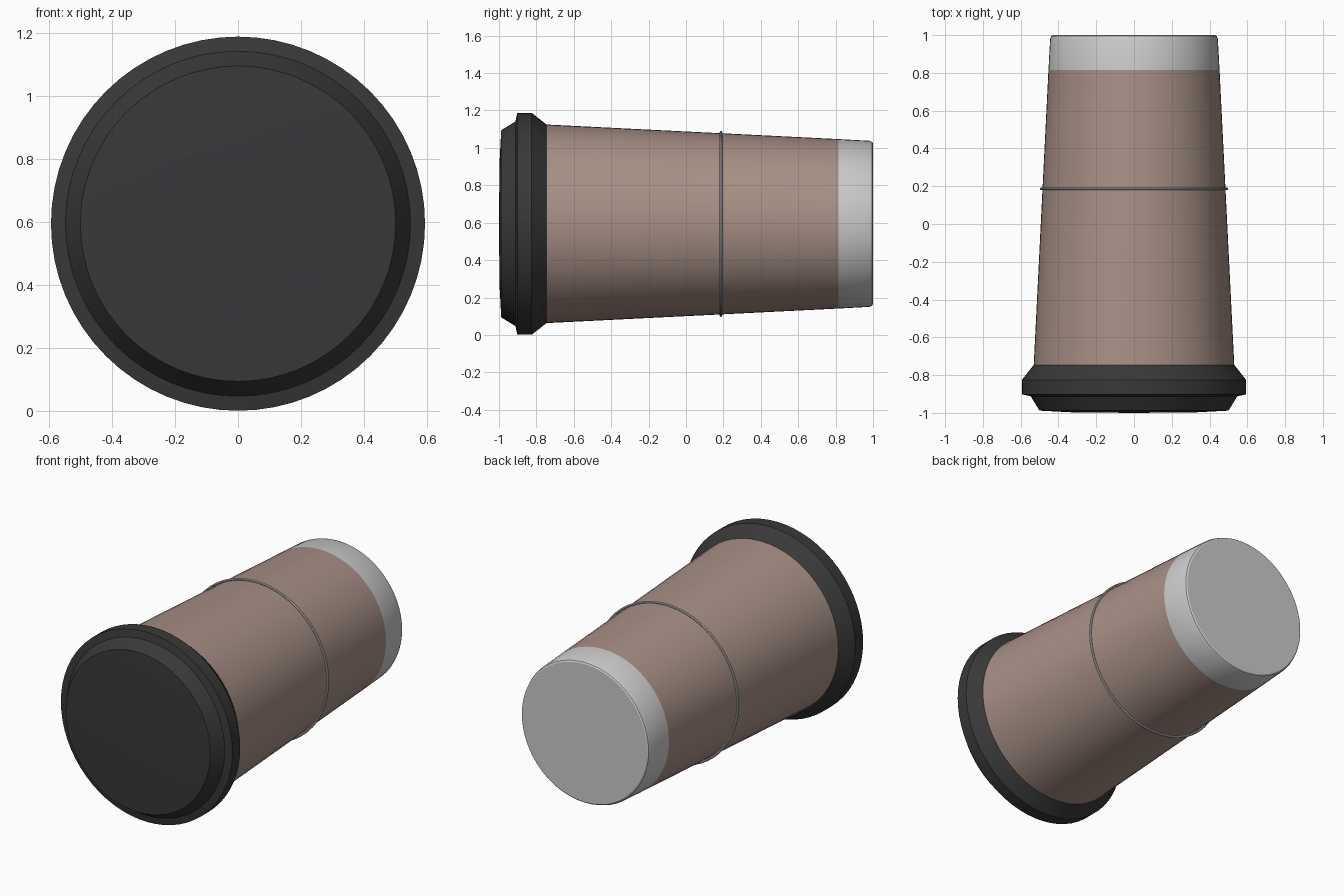
import bpy, bmesh, math
from mathutils import Matrix, Vector

if "Cube" in bpy.data.objects:
    bpy.data.objects.remove(bpy.data.objects["Cube"])

SIDES = 64
AXIS_Z = 0.594


def lathe(name, profile, color=None, closed=False):
    """Spin (radius, y) points round the cup's lengthwise axis."""
    bm = bmesh.new()
    verts = [bm.verts.new((0, y, r)) for r, y in profile]
    pairs = list(zip(verts, verts[1:]))
    if closed:
        pairs.append((verts[-1], verts[0]))
    edges = [bm.edges.new(p) for p in pairs]
    bmesh.ops.spin(bm, geom=verts + edges, cent=(0, 0, 0), axis=(0, 1, 0),
                   angle=2 * math.pi, steps=SIDES, use_duplicate=False)
    bmesh.ops.remove_doubles(bm, verts=bm.verts, dist=1e-5)
    bmesh.ops.recalc_face_normals(bm, faces=bm.faces)
    mesh = bpy.data.meshes.new(name)
    bm.to_mesh(mesh)
    bm.free()
    obj = bpy.data.objects.new(name, mesh)
    obj.location.z = AXIS_Z
    bpy.context.collection.objects.link(obj)
    if color:
        mat = bpy.data.materials.new(name + "_color")
        mat.diffuse_color = (*color, 1)
        mat.use_nodes = True
        mat.node_tree.nodes["Principled BSDF"].inputs["Base Color"].default_value = mat.diffuse_color
        mesh.materials.append(mat)
    bpy.ops.object.select_all(action='DESELECT')
    obj.select_set(True)
    bpy.context.view_layer.objects.active = obj
    bpy.ops.object.shade_smooth_by_angle(angle=math.radians(25))
    return obj


# Dark lid: shallow domed face, sloped rim, wide grip band, tapered skirt
lathe("lid", [(0, -1.0), (0.33, -0.997), (0.5, -0.988), (0.547, -0.912),
              (0.593, -0.902), (0.593, -0.825), (0.53, -0.745), (0, -0.745)],
      (0.04, 0.04, 0.042))

# Tapered brown sleeve
lathe("sleeve", [(0.531, -0.75), (0.453, 0.815)], (0.39, 0.28, 0.24))

# Bare metal base with a small chamfer
lathe("base", [(0.453, 0.815), (0.444, 0.98), (0.438, 0.995), (0.43, 1.0), (0, 1.0)])

# Thin metal ring round the sleeve
ring = [(0.491 + 0.007 * math.cos(a * math.pi / 4),
         0.187 + 0.007 * math.sin(a * math.pi / 4)) for a in range(8)]
lathe("band_ring", ring, closed=True)
